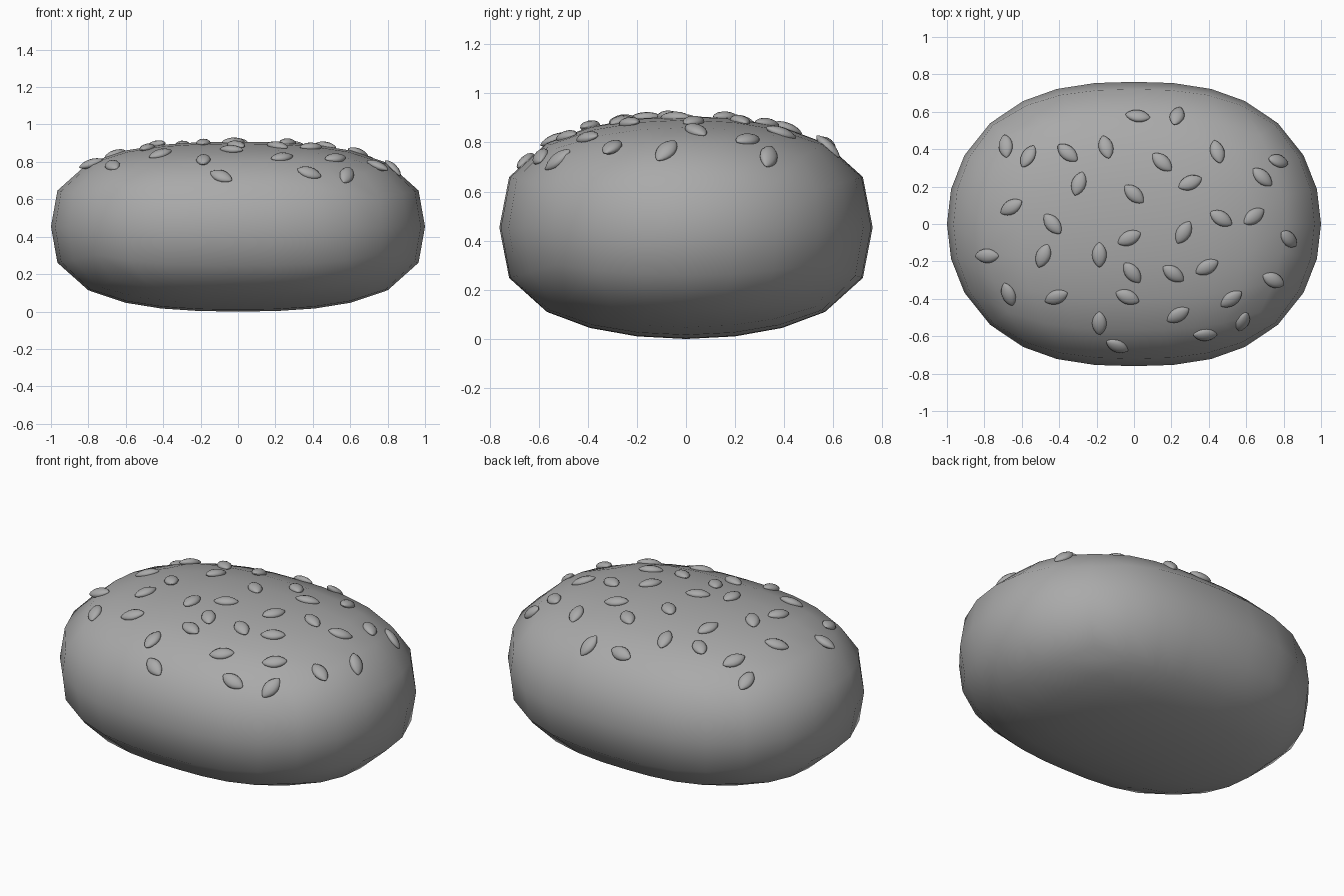
import bpy
import bmesh
import math
from mathutils import Matrix, Vector
from mathutils.bvhtree import BVHTree

default_cube = bpy.data.objects.get("Cube")
if default_cube:
    bpy.data.objects.remove(default_cube, do_unlink=True)


def make_material(name, colour):
    material = bpy.data.materials.new(name)
    material.use_nodes = True
    material.diffuse_color = colour
    shader = next(n for n in material.node_tree.nodes if n.type == 'BSDF_PRINCIPLED')
    shader.inputs["Base Color"].default_value = colour
    return material


def smooth_mesh(bm, name, material):
    mesh = bpy.data.meshes.new(name)
    bm.normal_update()
    bm.to_mesh(mesh)
    mesh.materials.append(material)
    for polygon in mesh.polygons:
        polygon.use_smooth = True
    return mesh


def add_object(name, mesh):
    obj = bpy.data.objects.new(name, mesh)
    bpy.context.collection.objects.link(obj)
    return obj


grey = make_material("plain grey", (0.4, 0.4, 0.4, 1))

# Bun: a gridded box whose points are pushed out to a rounded loaf shape
CENTRE = Vector((0, 0, 0.454))
RADII = (1.0, 0.76, 0.454)
POWERS = (2.6, 2.05, 2.85)
HALF_GRIDS = ([0, 0.155, 0.32, 0.505, 0.8],
              [0, 0.153, 0.325, 0.56],
              [0, 0.16, 0.34])
GRIDS = [[-c for c in reversed(half[1:])] + half for half in HALF_GRIDS]


def push_to_loaf(point):
    low, high = 0.1, 4.0
    for _ in range(40):
        mid = (low + high) / 2
        value = sum(abs(mid * c / r) ** p for c, r, p in zip(point, RADII, POWERS))
        low, high = (mid, high) if value < 1 else (low, mid)
    return point * low + CENTRE


bun_bm = bmesh.new()
bun_verts = {}


def bun_vert(index):
    if index not in bun_verts:
        corner = Vector([grid[i] for grid, i in zip(GRIDS, index)])
        bun_verts[index] = bun_bm.verts.new(push_to_loaf(corner))
    return bun_verts[index]


for axis in range(3):
    u, v = (axis + 1) % 3, (axis + 2) % 3
    for end in (0, len(GRIDS[axis]) - 1):
        for i in range(len(GRIDS[u]) - 1):
            for j in range(len(GRIDS[v]) - 1):
                ring = []
                for du, dv in ((0, 0), (1, 0), (1, 1), (0, 1)):
                    index = [0, 0, 0]
                    index[axis], index[u], index[v] = end, i + du, j + dv
                    ring.append(bun_vert(tuple(index)))
                bun_bm.faces.new(ring if end else ring[::-1])

bun_mesh = smooth_mesh(bun_bm, "bun", grey)
add_object("bun", bun_mesh)
surface = BVHTree.FromBMesh(bun_bm)
bun_bm.free()

# Seed: a flattened spindle with pointed ends along x
seed_bm = bmesh.new()
bmesh.ops.create_uvsphere(seed_bm, u_segments=12, v_segments=10, radius=1,
                          matrix=Matrix.Rotation(math.pi / 2, 4, 'Y'))
for vert in seed_bm.verts:
    taper = max(1 - vert.co.x ** 2, 0) ** 0.25
    vert.co = (vert.co.x * 0.067, vert.co.y * taper * 0.039, vert.co.z * taper * 0.023)
seed_mesh = smooth_mesh(seed_bm, "seed", grey)
seed_bm.free()

# Seed scatter: x, y and heading in degrees
SEEDS = (
    (.02, .575, -8), (.23, .575, 70), (-.685, .415, 95), (-.565, .36, 62),
    (-.355, .38, -40), (-.15, .41, -75), (.15, .33, -42), (.445, .385, -75),
    (.77, .335, -12), (.3, .22, 22), (.685, .25, -42), (-.295, .215, 72),
    (0, .16, -43), (-.655, .09, 30), (-.435, 0, -50), (.465, .03, -30),
    (.64, .04, 35), (-.025, -.075, 25), (.265, -.045, 60), (.825, -.08, -42),
    (-.785, -.17, 0), (-.485, -.17, 68), (-.185, -.165, 90), (-.01, -.26, -52),
    (.21, -.265, -35), (.39, -.23, 28), (.745, -.3, -25), (-.67, -.375, -70),
    (-.415, -.39, 22), (-.035, -.39, -22), (.235, -.485, 30), (.52, -.4, 35),
    (-.185, -.53, 90), (.58, -.52, 70), (.38, -.59, 0), (-.09, -.65, -25),
)
for number, (x, y, heading) in enumerate(SEEDS, start=1):
    spot, normal, _, _ = surface.ray_cast(Vector((x, y, 2)), Vector((0, 0, -1)))
    along = Vector((math.cos(math.radians(heading)), math.sin(math.radians(heading)), 0))
    along.z = -along.dot(normal) / normal.z
    along.normalize()
    turn = Matrix((along, normal.cross(along), normal)).transposed().to_4x4()
    seed = add_object(f"seed_{number:02d}", seed_mesh)
    seed.matrix_world = Matrix.Translation(spot + normal * 0.004) @ turn
